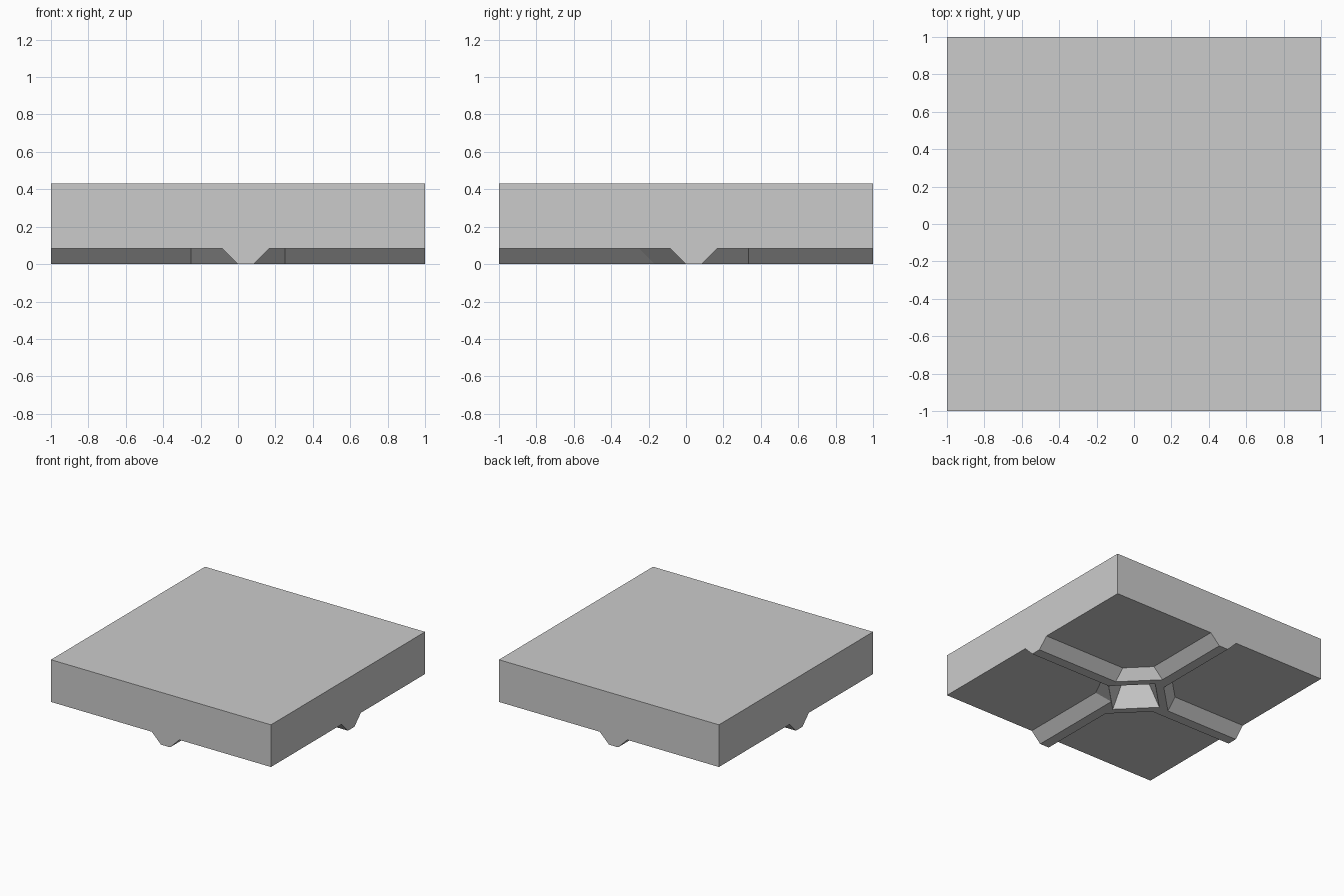
import bpy
import bmesh
from mathutils import Matrix, Vector

cube = bpy.data.objects.get("Cube")
if cube:
    bpy.data.objects.remove(cube, do_unlink=True)

U = 1 / 12      # layout unit
TOP = 0.43

grey = bpy.data.materials.new("plain grey")
grey.use_nodes = True
colour = (0.6, 0.6, 0.6, 1)
grey.diffuse_color = colour
grey.node_tree.nodes["Principled BSDF"].inputs["Base Color"].default_value = colour


def loft(name, lower, upper, z0, z1):
    """Solid between two matching outlines at two heights."""
    bm = bmesh.new()
    a = [bm.verts.new((x, y, z0)) for x, y in lower]
    b = [bm.verts.new((x, y, z1)) for x, y in upper]
    bm.faces.new(a)
    bm.faces.new(b)
    for i in range(len(a)):
        j = (i + 1) % len(a)
        bm.faces.new((a[i], a[j], b[j], b[i]))
    bmesh.ops.recalc_face_normals(bm, faces=bm.faces)
    mesh = bpy.data.meshes.new(name)
    bm.to_mesh(mesh)
    bm.free()
    mesh.materials.append(grey)
    obj = bpy.data.objects.new(name, mesh)
    bpy.context.collection.objects.link(obj)
    return obj


def pinwheel(arm, corner=None):
    """Repeat one arm outline four times around the centre."""
    points = []
    for k in range(4):
        turn = Matrix.Rotation(k * 1.5707963, 2)
        points += [turn @ Vector(p) * U for p in arm]
    if corner:
        points[3], points[4] = [Vector(p) * U for p in corner]
    return points


def diamond(r):
    return [(r, 0), (0, r), (-r, 0), (0, -r)]


# Square slab
square = [(-1, -1), (1, -1), (1, 1), (-1, 1)]
slab = loft("slab", square, square, U, TOP)

# Four offset ridges under the slab, joined by sloped corners
ridge_bottom = pinwheel([(0, -4), (0, -12), (1, -12), (1, -3)], [(1, -2), (3, 0)])
ridge_top = pinwheel([(-1, -4), (-1, -12), (2, -12), (2, -3)], [(2, -3), (3, -1)])
ridges = loft("cross_ridges", ridge_bottom, ridge_top, 0, U)

# Tapered pit in the middle of the underside
pit = loft("pit_cutter", diamond(0.255), diamond(0.11), -0.01, 0.23)
pit.hide_render = True
pit.hide_viewport = True
for part in (slab, ridges):
    cut = part.modifiers.new("pit", 'BOOLEAN')
    cut.operation = 'DIFFERENCE'
    cut.solver = 'EXACT'
    cut.object = pit
